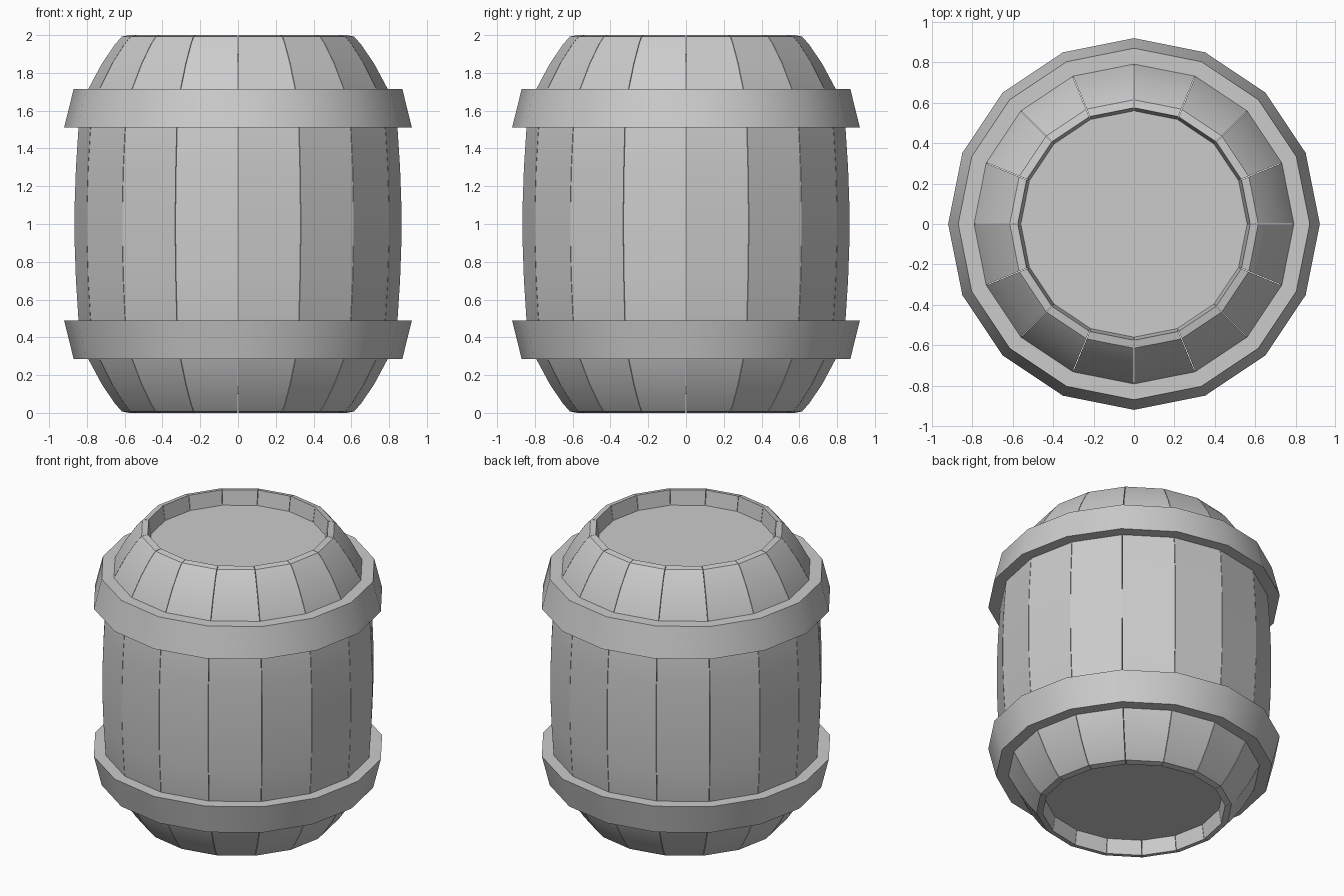
import bpy, bmesh
from math import sin, cos, pi

if "Cube" in bpy.data.objects:
    bpy.data.objects.remove(bpy.data.objects["Cube"])

SIDES = 16
STEP = 2 * pi / SIDES


def finish(name, bm):
    bmesh.ops.recalc_face_normals(bm, faces=bm.faces)
    me = bpy.data.meshes.new(name)
    bm.to_mesh(me)
    bm.free()
    ob = bpy.data.objects.new(name, me)
    bpy.context.collection.objects.link(ob)
    bpy.ops.object.select_all(action='DESELECT')
    bpy.context.view_layer.objects.active = ob
    ob.select_set(True)
    bpy.ops.object.shade_smooth_by_angle(angle=pi / 6)
    return ob


def point(r, a, z, shift=0.0):
    # shift slides the point sideways to leave a seam between staves
    return (r * cos(a) - shift * sin(a), r * sin(a) + shift * cos(a), z)


def ring(name, profile):
    # closed (r, z) profile swept around z
    bm = bmesh.new()
    loops = [[bm.verts.new(point(r, i * STEP, z)) for r, z in profile] for i in range(SIDES)]
    n = len(profile)
    for i in range(SIDES):
        a, b = loops[i], loops[(i + 1) % SIDES]
        for j in range(n):
            k = (j + 1) % n
            bm.faces.new((a[j], b[j], b[k], a[k]))
    return finish(name, bm)


# Curved staves: outer and inner half profiles mirrored about mid height
outer = [(0.615, 0.008), (0.652, 0.05), (0.72, 0.15), (0.79, 0.28), (0.822, 0.38),
         (0.845, 0.5), (0.858, 0.7), (0.865, 0.9)]
inner = [(0.575, 0.0), (0.56, 0.1), (0.66, 0.17), (0.735, 0.28), (0.77, 0.38),
         (0.79, 0.5), (0.81, 0.7), (0.815, 0.9)]
mirror = lambda half: half + [(r, 2 - z) for r, z in reversed(half)]
outer, inner = mirror(outer), mirror(inner)

for s in range(SIDES):
    bm = bmesh.new()
    grid = []
    for (ro, zo), (ri, zi) in zip(outer, inner):
        a, b = s * STEP, (s + 1) * STEP
        g = 0.0015
        grid.append([bm.verts.new(p) for p in (
            point(ro, a, zo, g), point(ro, b, zo, -g),
            point(ri, b, zi, -g), point(ri, a, zi, g))])
    for lo, hi in zip(grid, grid[1:]):
        for j in range(4):
            k = (j + 1) % 4
            bm.faces.new((lo[j], lo[k], hi[k], hi[j]))
    bm.faces.new(grid[0])
    bm.faces.new(grid[-1])
    finish(f"stave_{s + 1}", bm)

# Tapered hoops, wide edge towards the middle
hoop = [(0.87, 0.285), (0.92, 0.488), (0.835, 0.488), (0.785, 0.285)]
ring("lower_hoop", hoop)
ring("upper_hoop", [(r, 2 - z) for r, z in hoop])

# Recessed heads
for name, z in (("bottom_head", 0.12), ("top_head", 1.88)):
    bm = bmesh.new()
    lo = [bm.verts.new(point(0.575, i * STEP, z - 0.02)) for i in range(SIDES)]
    hi = [bm.verts.new(point(0.575, i * STEP, z + 0.02)) for i in range(SIDES)]
    bm.faces.new(lo)
    bm.faces.new(hi)
    for i in range(SIDES):
        k = (i + 1) % SIDES
        bm.faces.new((lo[i], lo[k], hi[k], hi[i]))
    finish(name, bm)
